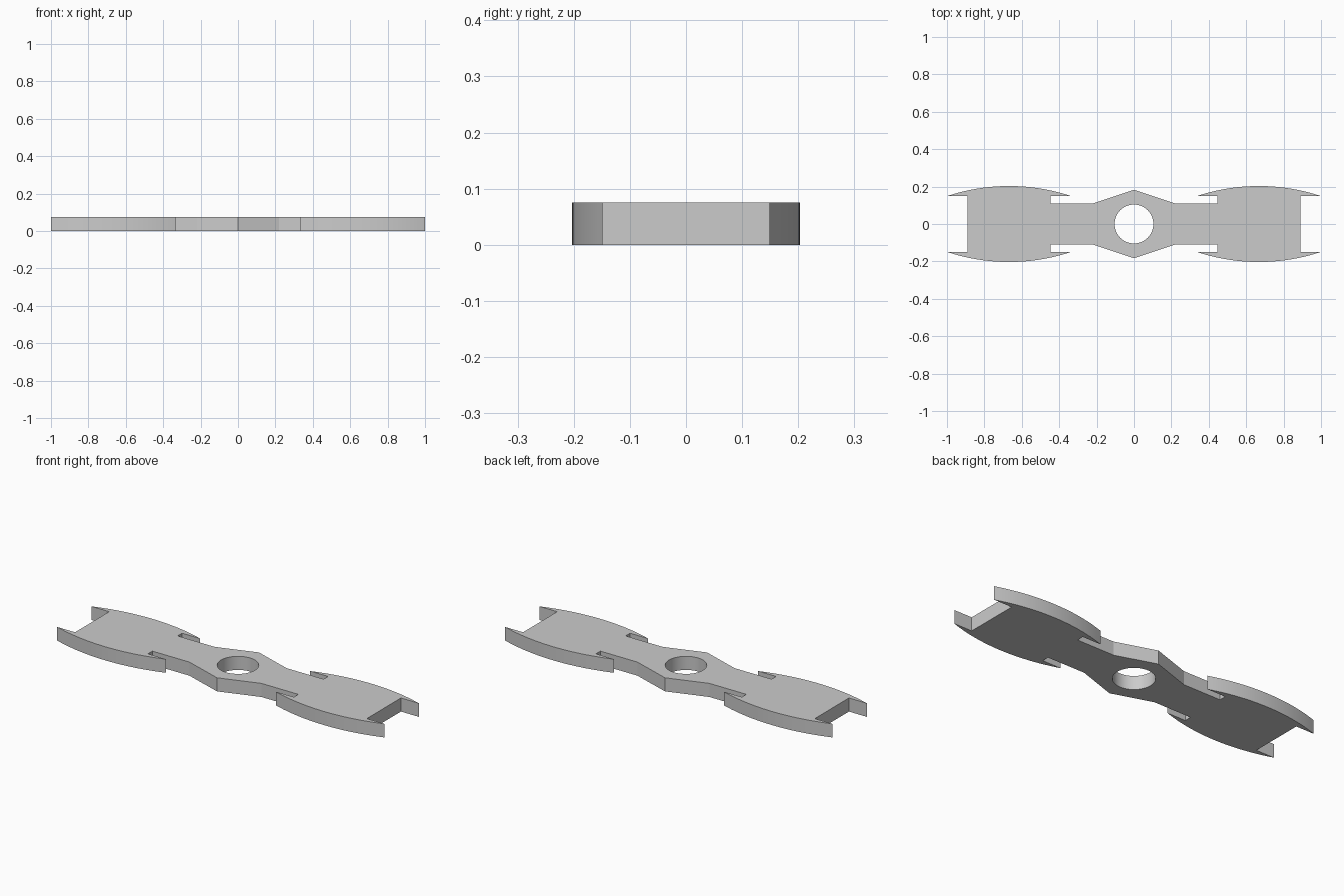
import bpy
import bmesh
from math import cos, sin, pi, sqrt, radians

cube = bpy.data.objects.get("Cube")
if cube:
    bpy.data.objects.remove(cube, do_unlink=True)

THICKNESS = 0.075
HOLE_RADIUS = 0.104
HOLE_SIDES = 64
ARC_STEPS = 24
TIP_Y, PEAK_Y = 0.149, 0.203      # prong tips and crest of the bowed edge
INNER_X, OUTER_X = 0.335, 1.0     # ends of the bowed edge

# The single grey of the plate
grey = bpy.data.materials.new("plain_grey")
grey.use_nodes = True
colour = (0.6, 0.6, 0.6, 1)
grey.diffuse_color = colour
grey.node_tree.nodes["Principled BSDF"].inputs["Base Color"].default_value = colour


def bowed_edge():
    """Shallow circular arc from the inner prong tip to the outer one."""
    half = (OUTER_X - INNER_X) / 2
    rise = PEAK_Y - TIP_Y
    radius = (half * half + rise * rise) / (2 * rise)
    points = []
    for i in range(ARC_STEPS + 1):
        dx = half * (2 * i / ARC_STEPS - 1)
        y = PEAK_Y - radius + sqrt(radius * radius - dx * dx)
        points.append((INNER_X + half + dx, y))
    return points


def add_loop(bm, points):
    verts = [bm.verts.new((x, y, 0)) for x, y in points]
    return [bm.edges.new((a, b)) for a, b in zip(verts, verts[1:] + verts[:1])]


# One quarter of the outline: hub point, neck, slot, bowed edge, end notch
hub_point = (0, 0.183)
quarter = [(0.22, 0.11), (0.446, 0.11), (0.446, TIP_Y)]
quarter += bowed_edge() + [(0.891, TIP_Y)]

# Mirror the quarter all the way round
right_half = [hub_point] + quarter + [(x, -y) for x, y in reversed(quarter)]
outline = right_half + [(-x, -y) for x, y in right_half]
hole = [(HOLE_RADIUS * cos(2 * pi * i / HOLE_SIDES),
         HOLE_RADIUS * sin(2 * pi * i / HOLE_SIDES)) for i in range(HOLE_SIDES)]

# Fill between outline and hole, then extrude to the plate thickness
bm = bmesh.new()
edges = add_loop(bm, outline) + add_loop(bm, hole)
bmesh.ops.triangle_fill(bm, edges=edges, use_beauty=True, normal=(0, 0, 1))
result = bmesh.ops.extrude_face_region(bm, geom=bm.faces[:], use_keep_orig=True)
raised = [v for v in result["geom"] if isinstance(v, bmesh.types.BMVert)]
bmesh.ops.translate(bm, verts=raised, vec=(0, 0, THICKNESS))
bmesh.ops.recalc_face_normals(bm, faces=bm.faces[:])

mesh = bpy.data.meshes.new("double_ended_plate")
bm.to_mesh(mesh)
bm.free()
mesh.materials.append(grey)
plate = bpy.data.objects.new("double_ended_plate", mesh)
bpy.context.collection.objects.link(plate)

# Smooth bowed edges and bore, crisp corners
bpy.ops.object.select_all(action="DESELECT")
plate.select_set(True)
bpy.context.view_layer.objects.active = plate
bpy.ops.object.shade_smooth_by_angle(angle=radians(15))
